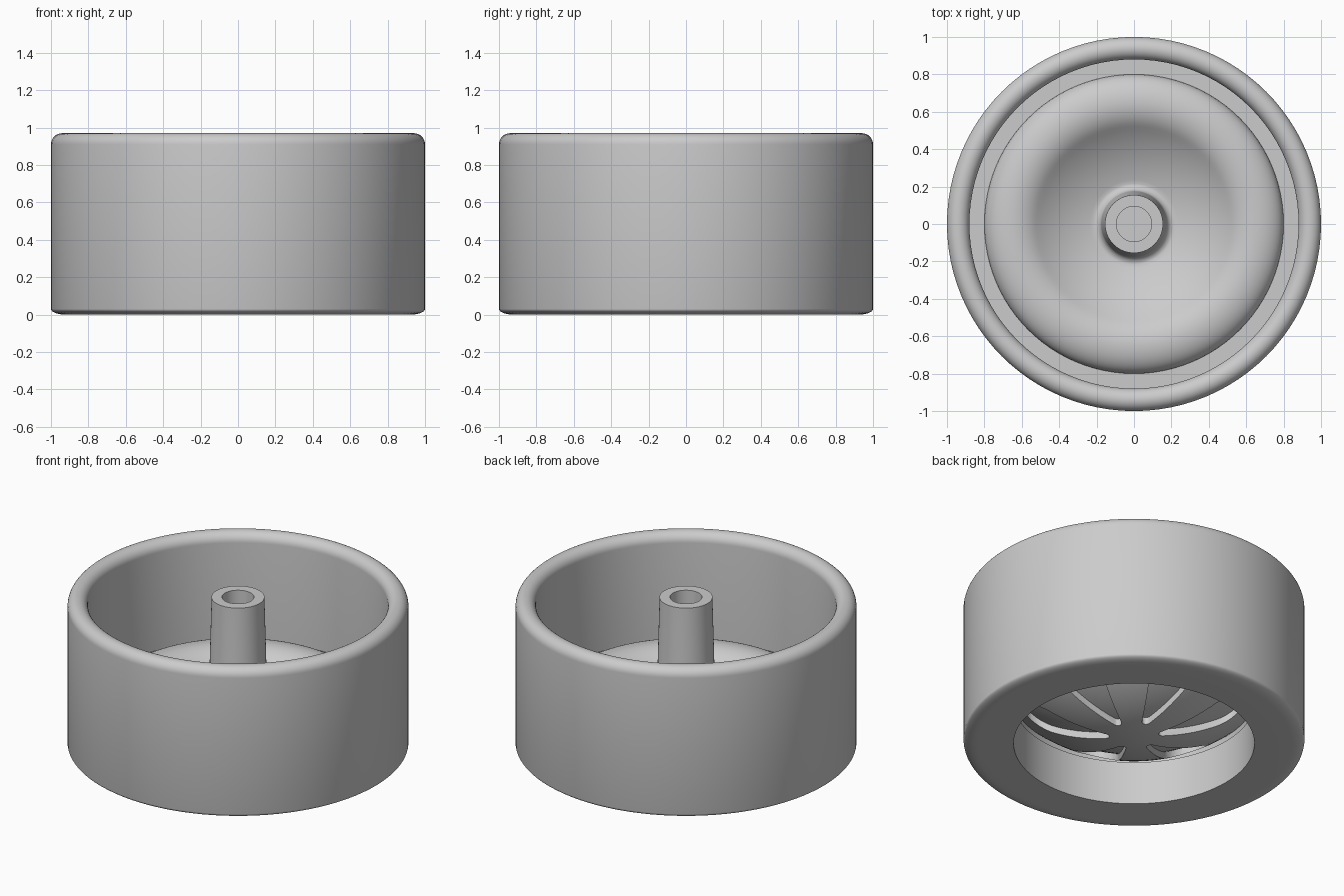
import bpy, bmesh, math

if "Cube" in bpy.data.objects:
    bpy.data.objects.remove(bpy.data.objects["Cube"], do_unlink=True)

grey = bpy.data.materials.new("plain_grey")
grey.use_nodes = True
colour = (0.6, 0.6, 0.6, 1)
grey.diffuse_color = colour
grey.node_tree.nodes["Principled BSDF"].inputs["Base Color"].default_value = colour

SEGMENTS = 96
POCKETS = 6


def make_object(name, bm):
    bmesh.ops.recalc_face_normals(bm, faces=bm.faces)
    mesh = bpy.data.meshes.new(name)
    bm.to_mesh(mesh)
    bm.free()
    mesh.materials.append(grey)
    obj = bpy.data.objects.new(name, mesh)
    bpy.context.collection.objects.link(obj)
    return obj


def lathe(name, profile, closed):
    """Spin an (r, z) profile round the z axis."""
    bm = bmesh.new()
    verts = [bm.verts.new((r, 0, z)) for r, z in profile]
    pairs = list(zip(verts, verts[1:]))
    if closed:
        pairs.append((verts[-1], verts[0]))
    edges = [bm.edges.new(p) for p in pairs]
    bmesh.ops.spin(bm, geom=verts + edges, axis=(0, 0, 1), cent=(0, 0, 0),
                   angle=math.tau, steps=SEGMENTS, use_duplicate=False)
    bmesh.ops.remove_doubles(bm, verts=bm.verts, dist=1e-4)
    return make_object(name, bm)


def smooth(obj):
    bpy.ops.object.select_all(action='DESELECT')
    obj.select_set(True)
    bpy.context.view_layer.objects.active = obj
    bpy.ops.object.shade_smooth_by_angle(angle=math.radians(32))


def arc(cx, cz, rx, rz, start, end, steps):
    angles = [math.radians(start + (end - start) * i / steps) for i in range(steps + 1)]
    return [(cx + rx * math.cos(a), cz + rz * math.sin(a)) for a in angles]


def dome(r, base, radius):
    return base + radius - math.sqrt(radius ** 2 - r ** 2)


def dome_line(start, end, base, radius, steps=12):
    radii = [start + (end - start) * i / steps for i in range(steps + 1)]
    return [(r, dome(r, base, radius)) for r in radii]


# Outer tread: rounded top lip, straight bore, shallow lower rounding
tread = (arc(0.92, 0.03, 0.08, 0.03, -90, 0, 8)
         + arc(0.94, 0.91, 0.06, 0.06, 0, 180, 16)
         + [(0.88, 0.28), (0.706, 0.28), (0.706, 0)])
smooth(lathe("tread", tread, True))

# Dish: rolled ridge, hollow bowl, filleted tapered hub with a blind bore
dish = (arc(0.65, 0.28, 0.15, 0.10, 0, 90, 12)
        + arc(0.65, 0.18, 0.2, 0.2, 95, 130, 6)
        + dome_line(0.50, 0.235, 0.146, 0.82)
        + arc(0.215, 0.215, 0.04, 0.04, 270, 180, 8)
        + [(0.155, 0.97), (0.094, 0.97), (0.094, 0.35), (0, 0.35)])
underside = dome_line(0, 0.706, 0.09, 1.07, 16)
smooth(lathe("dish_and_hub", dish + underside + [(0.72, 0.28)], True))

# Spoked lower shell, cut by petal-shaped pockets
shell = dome_line(0, 0.706, 0.045, 1.07, 16) + dome_line(0.706, 0, 0.093, 1.07, 16)
spokes = lathe("spokes", shell, False)

# Petal outline: narrow rounded inner end, broad rounded outer end
inner = arc(0.17, 0, 0.025, 0.025, 250, 110, 6)
outer = arc(0.52, 0, 0.13, 0.13, 100, -100, 14)
bm = bmesh.new()
for k in range(POCKETS):
    turn = math.radians(135) + math.tau * k / POCKETS
    c, s = math.cos(turn), math.sin(turn)
    ring = [bm.verts.new((x * c - y * s, x * s + y * c, -0.2)) for x, y in inner + outer]
    face = bm.faces.new(ring)
    grown = bmesh.ops.extrude_face_region(bm, geom=[face])["geom"]
    tops = [v for v in grown if isinstance(v, bmesh.types.BMVert)]
    bmesh.ops.translate(bm, verts=tops, vec=(0, 0, 0.8))
cutter = make_object("pocket_cutter", bm)
cutter.hide_render = True

cut = spokes.modifiers.new("pockets", 'BOOLEAN')
cut.operation = 'DIFFERENCE'
cut.solver = 'EXACT'
cut.object = cutter
bpy.context.view_layer.objects.active = spokes
bpy.ops.object.modifier_apply(modifier=cut.name)
bpy.data.objects.remove(cutter, do_unlink=True)
smooth(spokes)
